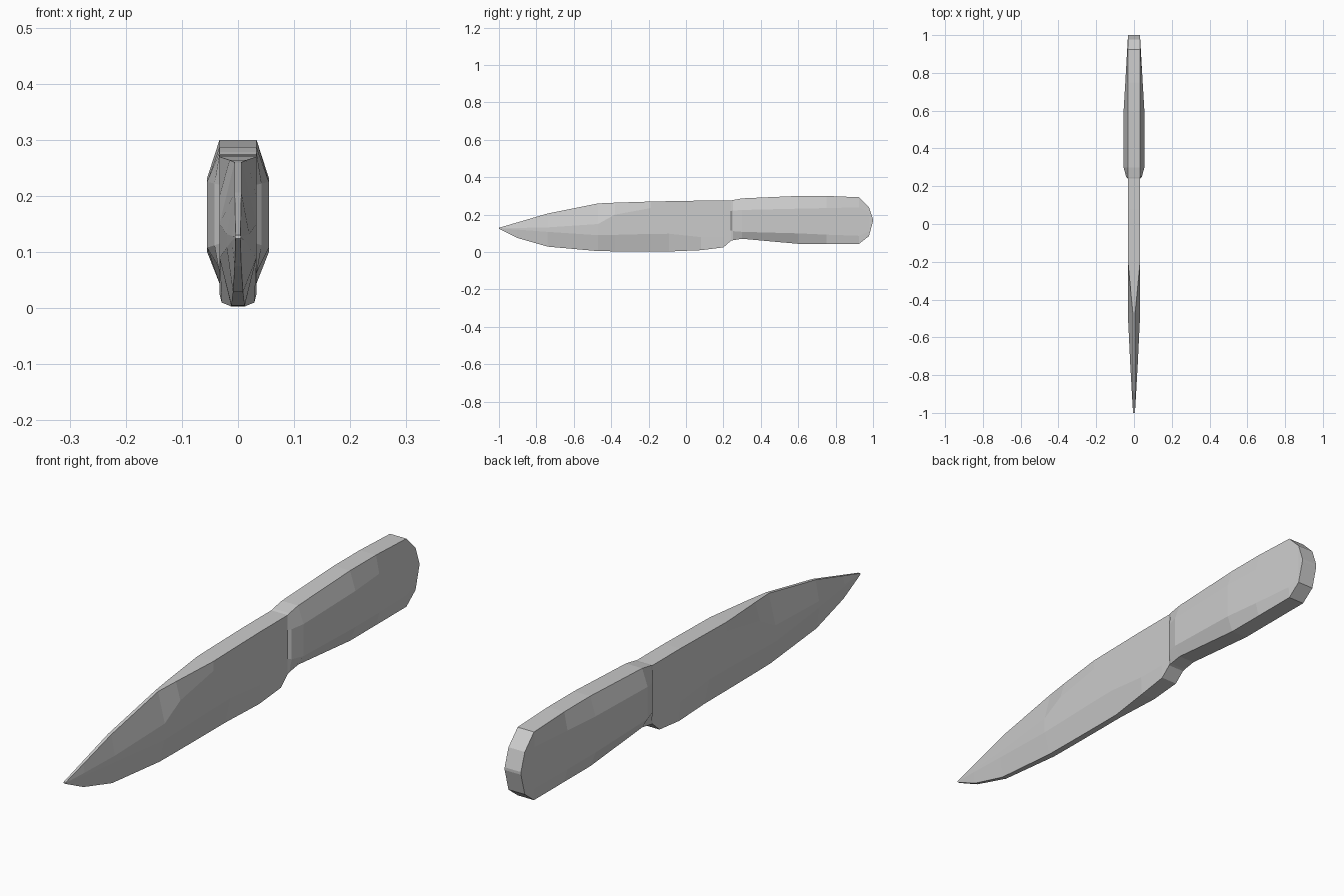
import bpy, bmesh


def loft(name, sections, cap_start=False, cap_end=False):
    """Skin mirrored 8-sided rings; section = y, four heights (bottom to top), four half-widths."""
    bm = bmesh.new()
    rings = []
    for y, *v in sections:
        half = list(zip(v[4:], v[:4]))
        pts = half + [(-w, z) for w, z in reversed(half)]
        rings.append([bm.verts.new((w, y, z)) for w, z in pts])
    for a, b in zip(rings, rings[1:]):
        for i in range(8):
            j = (i + 1) % 8
            bm.faces.new((a[i], a[j], b[j], b[i]))
    if cap_start:
        bm.faces.new(rings[0])
    if cap_end:
        bm.faces.new(rings[-1])
    bmesh.ops.recalc_face_normals(bm, faces=bm.faces)
    me = bpy.data.meshes.new(name)
    bm.to_mesh(me)
    bm.free()
    ob = bpy.data.objects.new(name, me)
    bpy.context.collection.objects.link(ob)
    return ob


T = 0.033  # half thickness of the steel
joint = (0.24, .06, .115, .22, .275, T, T, T, T)

# Blade: tip to the joint, bevelled at the edge and along the front spine
loft("blade", [
    (-1.00, .124, .126, .128, .130, .004, .005, .005, .004),
    (-0.90, .075, .120, .129, .159, .006, .011, .011, .005),
    (-0.74, .029, .108, .132, .206, .009, .020, .020, .006),
    (-0.47, .005, .090, .150, .260, .012, T, T, .006),
    (-0.38, .004, .092, .200, .264, .012, T, T, .015),
    (-0.19, .003, .097, .235, .270, .012, T, T, T),
    (-0.09, .003, .098, .230, .272, .012, T, T, T),
    (0.08, .010, .080, .225, .275, .029, T, T, T),
    (0.20, .025, .080, .220, .275, T, T, T, T),
    joint,
], cap_start=True)

# Handle: stepped shoulder, swollen grip, rounded butt
loft("handle", [
    joint,
    (0.25, .063, .112, .222, .278, T, .042, .042, T),
    (0.30, .071, .108, .225, .287, T, .055, .055, T),
    (0.60, .044, .100, .232, .300, T, .055, .055, T),
    (0.75, .044, .093, .235, .300, T, .046, .046, T),
    (0.925, .044, .087, .239, .293, T, .036, .036, T),
    (0.978, .085, .110, .215, .240, T, T, T, T),
    (1.00, .165, .168, .172, .175, T, T, T, T),
], cap_end=True)
